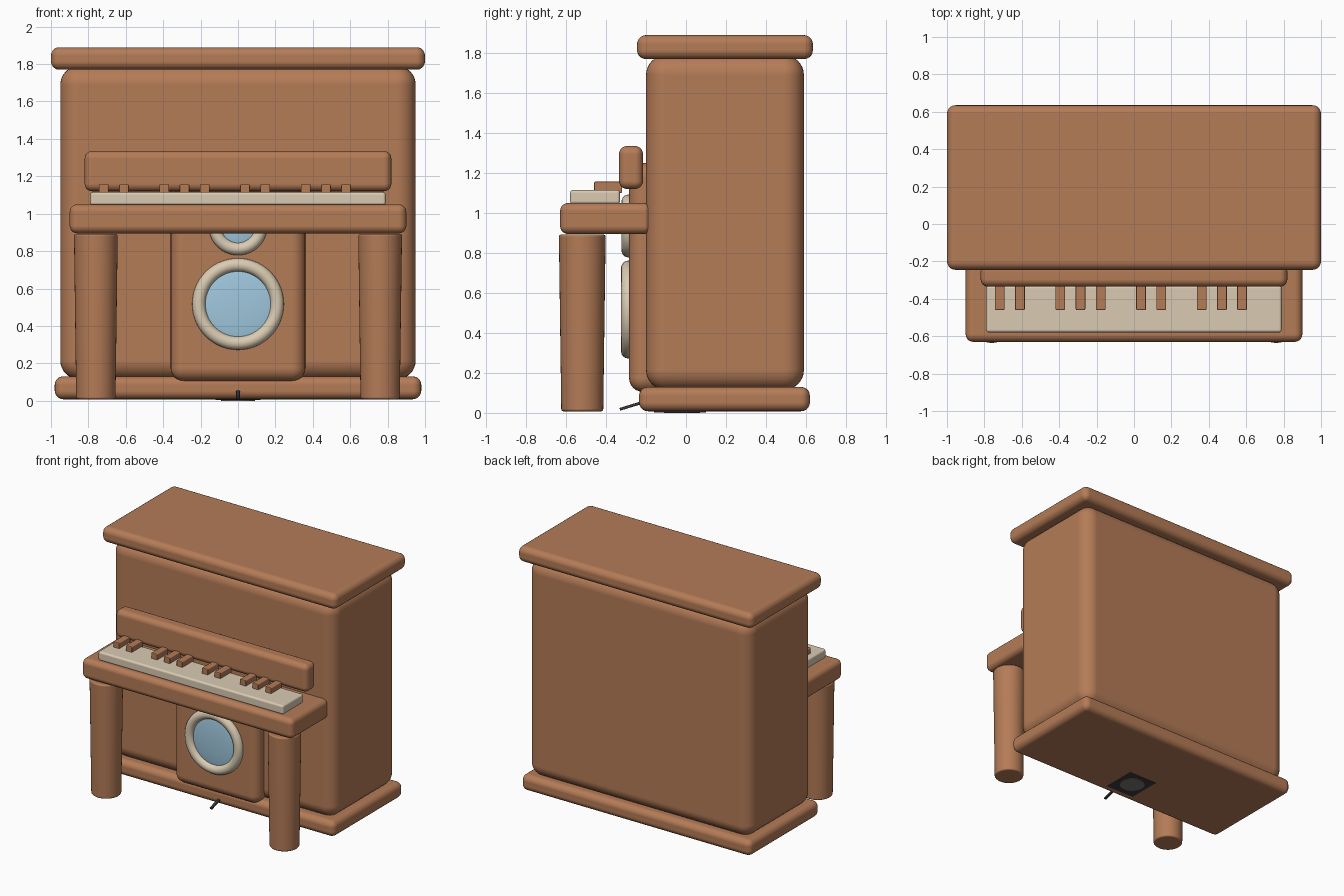
import bpy
import bmesh
import math
from mathutils import Matrix, Vector

default = bpy.data.objects.get("Cube")
if default:
    bpy.data.objects.remove(default, do_unlink=True)


def material(name, r, g, b):
    m = bpy.data.materials.new(name)
    m.use_nodes = True
    m.diffuse_color = (r, g, b, 1)
    shader = next(n for n in m.node_tree.nodes if n.type == 'BSDF_PRINCIPLED')
    shader.inputs["Base Color"].default_value = (r, g, b, 1)
    shader.inputs["Roughness"].default_value = 0.7
    return m


WOOD = material("warm wood", 0.46, 0.2, 0.095)
CREAM = material("cream", 0.7, 0.6, 0.45)
GLASS = material("pale blue glass", 0.35, 0.58, 0.73)
IRON = material("dark iron", 0.045, 0.045, 0.05)
GREY = material("warm grey", 0.2, 0.18, 0.16)


def finish(name, bm, mat, bevel=0, segments=5):
    bmesh.ops.recalc_face_normals(bm, faces=bm.faces)
    mesh = bpy.data.meshes.new(name)
    bm.to_mesh(mesh)
    bm.free()
    mesh.materials.append(mat)
    ob = bpy.data.objects.new(name, mesh)
    bpy.context.collection.objects.link(ob)
    bpy.ops.object.select_all(action='DESELECT')
    ob.select_set(True)
    bpy.context.view_layer.objects.active = ob
    bpy.ops.object.shade_smooth_by_angle(angle=math.radians(40))
    if bevel:
        for e in mesh.edges:
            e.use_edge_sharp = False
        mesh.polygons.foreach_set("use_smooth", [True] * len(mesh.polygons))
        mod = ob.modifiers.new("Rounded edges", 'BEVEL')
        mod.width = bevel
        mod.segments = segments
        mod.limit_method = 'ANGLE'
        mod.harden_normals = True
    return ob


def box(name, x, y, z, mat, bevel, segments=5):
    """Rounded box from (min, max) pairs."""
    bm = bmesh.new()
    bmesh.ops.create_cube(bm, size=1)
    for v in bm.verts:
        v.co = [lo + (c + 0.5) * (hi - lo) for c, (lo, hi) in zip(v.co, (x, y, z))]
    return finish(name, bm, mat, bevel, segments)


def cone(name, centre, r_low, r_high, height, mat, bevel=0):
    bm = bmesh.new()
    bmesh.ops.create_cone(bm, cap_ends=True, segments=40, radius1=r_low, radius2=r_high,
                          depth=height, matrix=Matrix.Translation(centre))
    return finish(name, bm, mat, bevel, 3)


def ring(name, centre, major, minor, mat):
    """Torus facing the front."""
    bm = bmesh.new()
    around, tube = 56, 16
    loops = []
    for i in range(around):
        a = math.tau * i / around
        loop = []
        for j in range(tube):
            t = math.tau * j / tube
            r = major + minor * math.cos(t)
            offset = Vector((r * math.cos(a), minor * math.sin(t), r * math.sin(a)))
            loop.append(bm.verts.new(Vector(centre) + offset))
        loops.append(loop)
    for i in range(around):
        p, q = loops[i], loops[(i + 1) % around]
        for j in range(tube):
            k = (j + 1) % tube
            bm.faces.new((p[j], q[j], q[k], p[k]))
    return finish(name, bm, mat)


def dome(name, centre, radius, depth, mat):
    bm = bmesh.new()
    bmesh.ops.create_uvsphere(bm, u_segments=40, v_segments=20, radius=1)
    bm.transform(Matrix.Translation(centre) @ Matrix.Diagonal((radius, depth, radius, 1)))
    return finish(name, bm, mat)


# Case
box("base_plinth", (-0.98, 0.98), (-0.235, 0.62), (0.008, 0.13), WOOD, 0.045)
box("case_body", (-0.95, 0.95), (-0.2, 0.59), (0.115, 1.79), WOOD, 0.1, 8)
box("lid", (-1, 1), (-0.245, 0.635), (1.77, 1.89), WOOD, 0.045)
box("front_panel", (-0.36, 0.36), (-0.285, -0.12), (0.105, 1.25), WOOD, 0.07, 6)

# Keyboard
box("key_bed", (-0.9, 0.9), (-0.63, -0.17), (0.895, 1.05), WOOD, 0.04)
box("fall_board", (-0.82, 0.82), (-0.335, -0.215), (1.12, 1.335), WOOD, 0.04)
box("white_keys", (-0.79, 0.79), (-0.58, -0.33), (1.045, 1.115), CREAM, 0.015, 3)
for slot in (0, 1, 3, 4, 5, 7, 8, 10, 11, 12):
    x = -0.718 + slot * 0.108
    box("raised_key", (x - 0.026, x + 0.026), (-0.46, -0.32), (1.1, 1.157), WOOD, 0.006, 2)

# Legs
for side, sign in (("left", 1), ("right", -1)):
    cone(side + "_front_leg", (sign * 0.76, -0.519, 0.45), 0.105, 0.117, 0.885, WOOD, 0.012)

# Round windows on the front panel
for label, z, major, minor in (("lower", 0.517, 0.209, 0.036), ("upper", 0.935, 0.123, 0.034)):
    ring(label + "_window_ring", (0, -0.289, z), major, minor, CREAM)
    dome(label + "_window_glass", (0, -0.282, z), major, 0.024, GLASS)

# Pedal and its mounting under the base
pedal = box("pedal", (-0.01, 0.01), (-0.11, 0.11), (-0.007, 0.007), IRON, 0.003, 2)
pedal.location = (0, -0.226, 0.05)
pedal.rotation_euler.x = math.radians(17)
box("pedal_plate", (-0.12, 0.12), (-0.16, 0.1), (0.003, 0.011), IRON, 0)
cone("pedal_mount", (0, -0.02, 0.004), 0.09, 0.09, 0.008, GREY)
